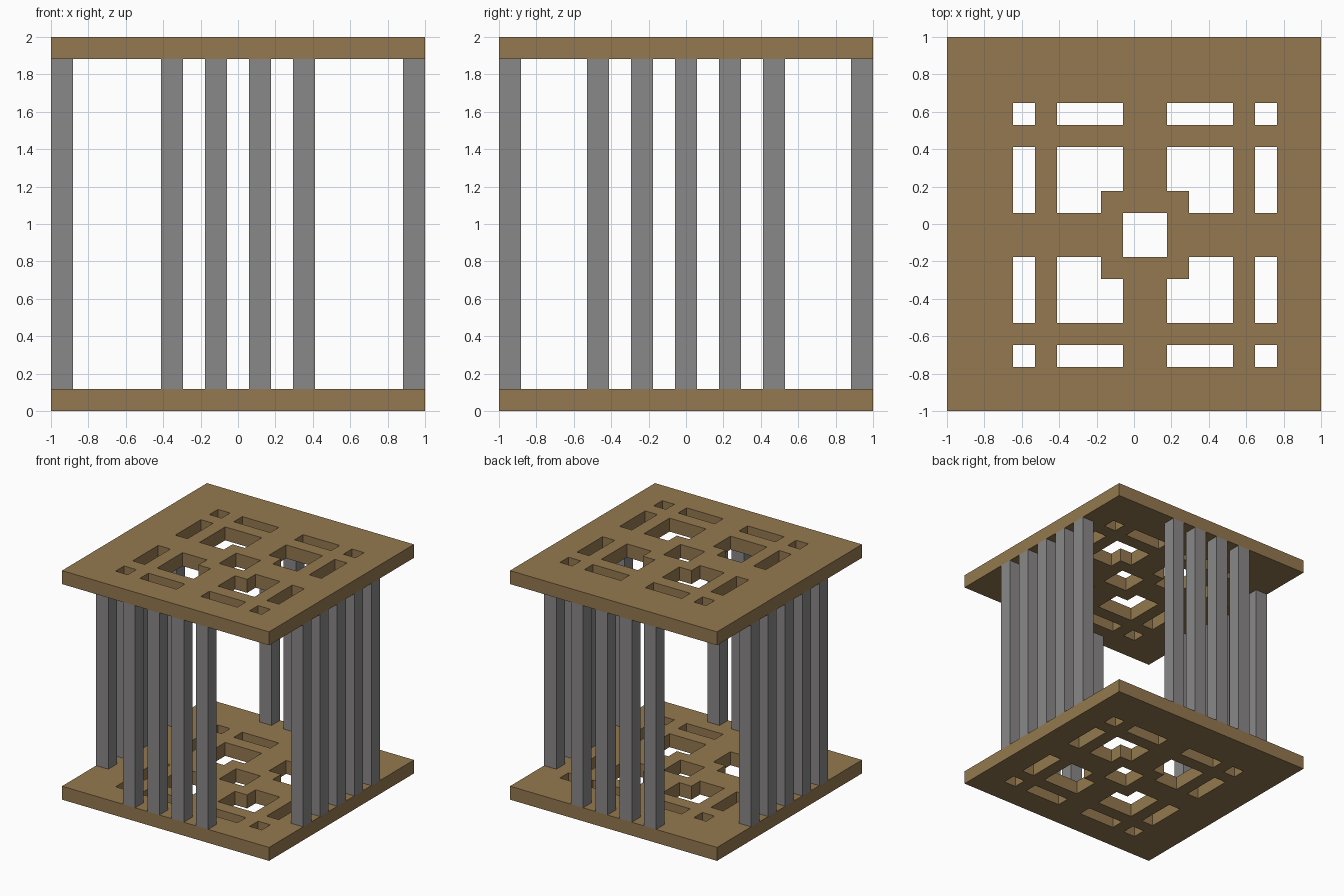
import bpy
import bmesh

U = 2 / 17          # one grid unit: plate thickness and post width


def material(name, color):
    mat = bpy.data.materials.new(name)
    mat.use_nodes = True
    mat.diffuse_color = (*color, 1)
    bsdf = mat.node_tree.nodes["Principled BSDF"]
    bsdf.inputs["Base Color"].default_value = (*color, 1)
    bsdf.inputs["Roughness"].default_value = 0.8
    return mat


def add_object(name, bm, mat):
    bmesh.ops.recalc_face_normals(bm, faces=bm.faces)
    mesh = bpy.data.meshes.new(name)
    bm.to_mesh(mesh)
    bm.free()
    mesh.materials.append(mat)
    obj = bpy.data.objects.new(name, mesh)
    bpy.context.collection.objects.link(obj)
    return obj


# Cut-out bands, in grid units from the left and front edges
BANDS_X = [(3, 4), (5, 8), (10, 13), (14, 15)]
BANDS_Y = [(2, 3), (4, 7), (9, 12), (13, 14)]
CENTRE_X, CENTRE_Y = (8, 10), (7, 9)
EDGES_X = [0, 3, 4, 5, 7, 8, 10, 11, 13, 14, 15, 17]
EDGES_Y = [0, 2, 3, 4, 6, 7, 9, 10, 12, 13, 14, 17]


def inside(value, band):
    return band[0] <= value < band[1]


def is_hole(x, y):
    if inside(x, CENTRE_X) and inside(y, CENTRE_Y):
        return True
    if x in (7, 10) and y in (6, 9):     # frame corners around the centre
        return False
    return (any(inside(x, b) for b in BANDS_X)
            and any(inside(y, b) for b in BANDS_Y))


def plate(name, z, mat):
    """Square slab pierced by the cut-out pattern."""
    bm = bmesh.new()
    grid = {(x, y): bm.verts.new((x * U - 1, y * U - 1, z))
            for x in EDGES_X for y in EDGES_Y}
    for x0, x1 in zip(EDGES_X, EDGES_X[1:]):
        for y0, y1 in zip(EDGES_Y, EDGES_Y[1:]):
            if not is_hole(x0, y0):
                bm.faces.new([grid[c] for c in
                              ((x0, y0), (x1, y0), (x1, y1), (x0, y1))])
    loose = [v for v in bm.verts if not v.link_faces]
    bmesh.ops.delete(bm, geom=loose, context='VERTS')
    result = bmesh.ops.extrude_face_region(
        bm, geom=list(bm.faces), use_keep_orig=True)
    top = [v for v in result["geom"] if isinstance(v, bmesh.types.BMVert)]
    bmesh.ops.translate(bm, verts=top, vec=(0, 0, U))
    return add_object(name, bm, mat)


def post(name, x, y, mat):
    """Square post between the plates, standing on one grid cell."""
    bm = bmesh.new()
    bmesh.ops.create_cube(bm, size=1)
    bmesh.ops.scale(bm, verts=bm.verts, vec=(U, U, 2 - 2 * U))
    obj = add_object(name, bm, mat)
    obj.location = ((x + 0.5) * U - 1, (y + 0.5) * U - 1, 1)
    return obj


cube = bpy.data.objects.get("Cube")
if cube:
    bpy.data.objects.remove(cube, do_unlink=True)

wood = material("brown_wood", (0.296, 0.191, 0.080))
metal = material("grey_metal", (0.254, 0.246, 0.250))

# Pierced plates
plate("bottom_plate", 0, wood)
plate("top_plate", 2 - U, wood)

# Rows of posts along the four sides
for x in (5, 7, 9, 11):
    post(f"front_post_{x}", x, 0, metal)
    post(f"back_post_{x}", x, 16, metal)
for y in (4, 6, 8, 10, 12):
    post(f"right_post_{y}", 0, y, metal)
    post(f"left_post_{y}", 16, y, metal)
